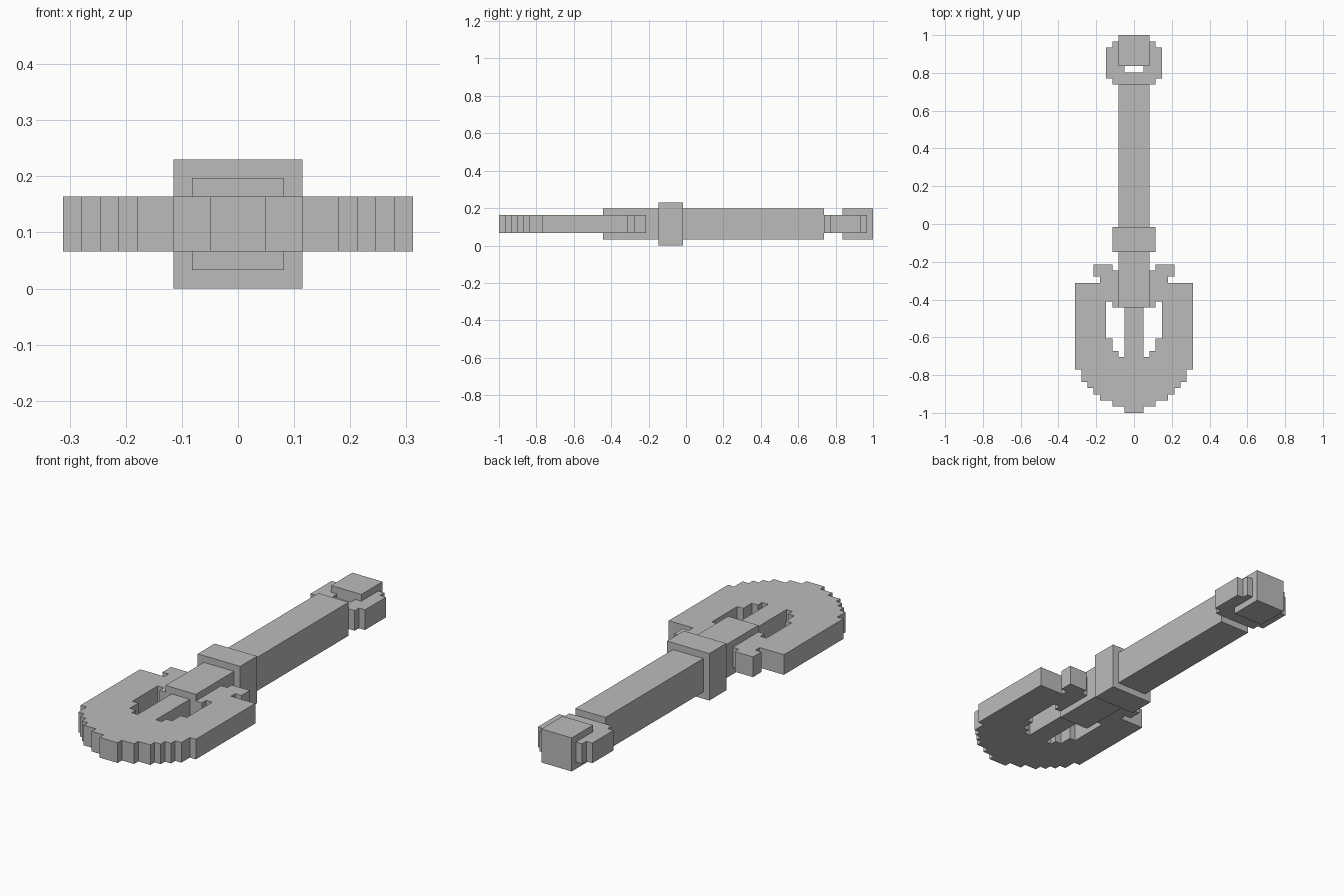
import bpy
import bmesh
from mathutils import Vector

if "Cube" in bpy.data.objects:
    bpy.data.objects.remove(bpy.data.objects["Cube"], do_unlink=True)

UNIT = 2 / 61  # size of one block step; the tool is 61 steps long

grey = bpy.data.materials.new("plain grey")
grey.use_nodes = True
colour = (0.5, 0.5, 0.5, 1)
grey.diffuse_color = colour
grey.node_tree.nodes["Principled BSDF"].inputs["Base Color"].default_value = colour


def place(column, row, level):
    """Turn block steps into a position."""
    return Vector((column * UNIT, row * UNIT - 1, level * UNIT))


def finish(name, bm):
    bmesh.ops.recalc_face_normals(bm, faces=bm.faces)
    mesh = bpy.data.meshes.new(name)
    bm.to_mesh(mesh)
    bm.free()
    mesh.materials.append(grey)
    part = bpy.data.objects.new(name, mesh)
    bpy.context.collection.objects.link(part)
    return part


def block(name, half_width, rows, levels):
    """Box centred on x, spanning the given rows and levels."""
    bm = bmesh.new()
    bmesh.ops.create_cube(bm, size=1)
    low = place(-half_width, rows[0], levels[0])
    high = place(half_width, rows[1], levels[1])
    for vert in bm.verts:
        vert.co = (low + high) / 2 + vert.co * (high - low)
    return finish(name, bm)


def stepped_plate(name, outline, levels):
    """Extrude a half outline, leave the centre plane open, and mirror it."""
    bm = bmesh.new()
    base = bm.faces.new([bm.verts.new(place(c, r, levels[0])) for c, r in outline])
    grown = bmesh.ops.extrude_face_region(bm, geom=[base], use_keep_orig=True)
    top = [g for g in grown["geom"] if isinstance(g, bmesh.types.BMVert)]
    bmesh.ops.translate(bm, verts=top, vec=(0, 0, (levels[1] - levels[0]) * UNIT))
    seam = [f for f in bm.faces if all(abs(v.co.x) < 1e-6 for v in f.verts)]
    bmesh.ops.delete(bm, geom=seam, context="FACES")
    part = finish(name, bm)
    mirror = part.modifiers.new("mirror", "MIRROR")
    mirror.use_clip = True
    return part


def stairs(steps):
    """Corner points of a stepped edge from (row, half width) pairs."""
    points = []
    width = 0
    for row, new_width in steps:
        points += [(width, row), (new_width, row)]
        width = new_width
    return points


PLATE = (2, 5)
THICK = (1, 6)

# Blade: rounded stepped edge, shoulder tabs, then back round the opening
blade_edge = stairs([(0, 1.5), (1, 3.5), (2, 5.5), (3, 6.5), (4, 7.5), (5, 8.5),
                     (7, 9.5), (21, 5.5), (22, 6.5), (24, 3.5), (23, 0)])
opening = [(0, 17), (3.5, 17), (3.5, 18), (4.5, 18), (4.5, 12), (3.5, 12),
           (3.5, 10), (2.5, 10), (2.5, 9), (0, 9)]
stepped_plate("blade", blade_edge + opening, PLATE)
block("blade_centre_bar", 1.5, (9, 17), PLATE)

# Shaft and collar
block("shaft", 2.5, (17, 53), THICK)
block("collar", 3.5, (26, 30), (0, 7))

# Grip ring with a small slot, and the end cap
ring_edge = stairs([(53, 3.5), (54, 4.5), (59, 3.5), (60, 0)])
slot = [(0, 56), (1.5, 56), (1.5, 55), (0, 55)]
stepped_plate("grip_ring", ring_edge + slot, PLATE)
block("end_cap", 2.5, (56, 61), THICK)
